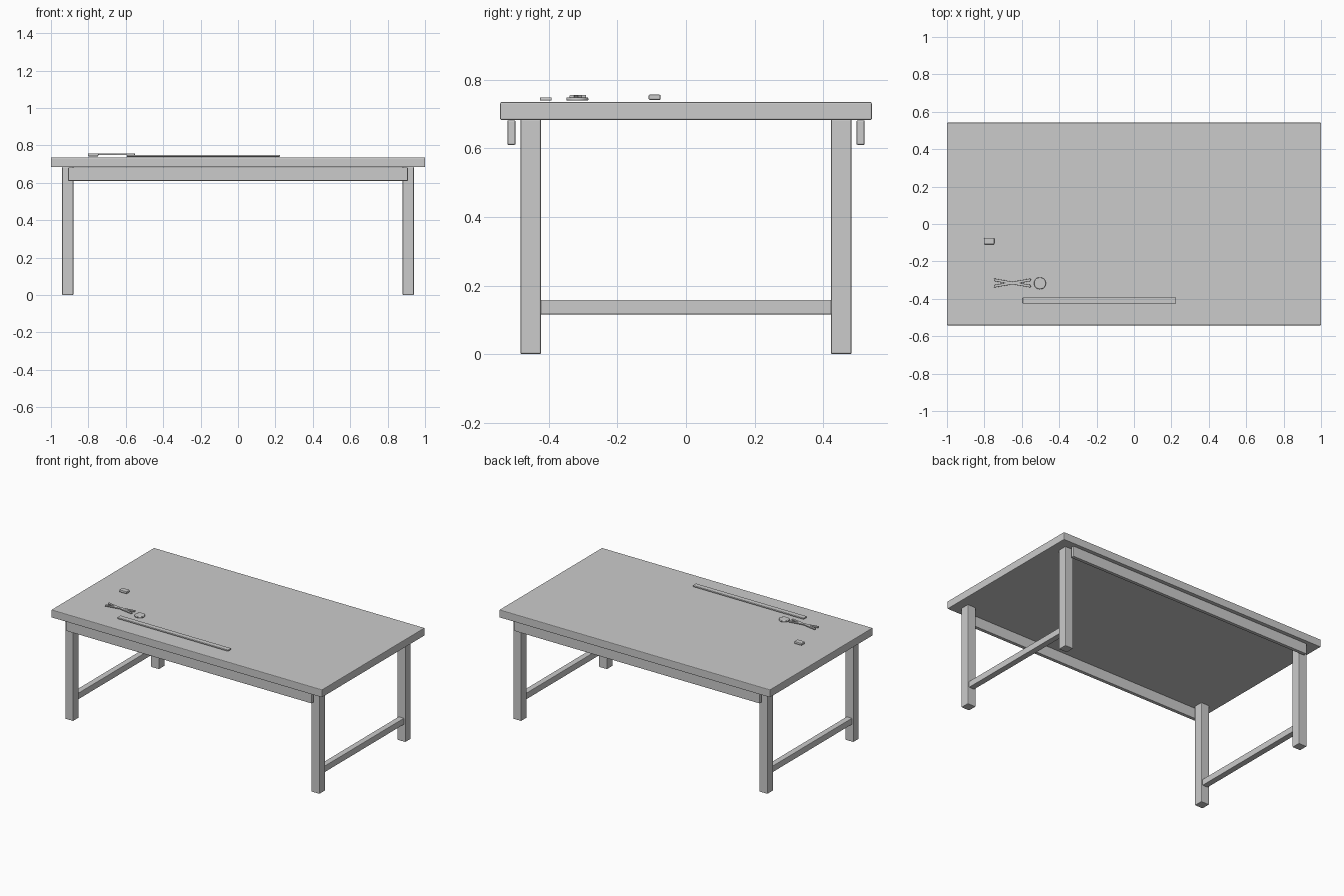
import bpy, math

if "Cube" in bpy.data.objects:
    bpy.data.objects.remove(bpy.data.objects["Cube"])


def finish(ob, bevel):
    if bevel:
        m = ob.modifiers.new("Bevel", "BEVEL")
        m.width = bevel
        m.segments = 2
        m.limit_method = 'ANGLE'
    return ob


def box(name, x, y, z, bevel=0.004, rot=0.0):
    """Box from (min, max) ranges, optionally turned about its vertical axis."""
    c = [(a + b) / 2 for a, b in (x, y, z)]
    s = [b - a for a, b in (x, y, z)]
    bpy.ops.mesh.primitive_cube_add(size=1, location=c)
    ob = bpy.context.object
    ob.name = name
    ob.scale = s
    bpy.ops.object.transform_apply(location=False, rotation=False, scale=True)
    ob.rotation_euler.z = rot
    return finish(ob, bevel)


# Table top
box("table_top", (-1, 1), (-0.542, 0.542), (0.683, 0.735))

# Legs
for sx, side in ((-1, "left"), (1, "right")):
    for sy, end in ((-1, "front"), (1, "back")):
        cx, cy = 0.91 * sx, 0.453 * sy
        box(f"{end}_{side}_leg", (cx - 0.03, cx + 0.03), (cy - 0.03, cy + 0.03), (0, 0.685))
    # Side stretcher between the legs
    box(f"{side}_stretcher", (cx - 0.02, cx + 0.02), (-0.425, 0.425), (0.116, 0.158), 0.003)

# Long rails outside the legs
for sy, end in ((-1, "front"), (1, "back")):
    cy = 0.509 * sy
    box(f"{end}_rail", (-0.908, 0.908), (cy - 0.012, cy + 0.012), (0.61, 0.682))

# Straightedge lying near the front
box("straightedge", (-0.595, 0.225), (-0.426, -0.392), (0.739, 0.749), 0.003)

# Eraser block
box("eraser", (-0.802, -0.747), (-0.109, -0.074), (0.741, 0.757), 0.004)

# Crossed scissor blades
for i, a in enumerate((-10, 10)):
    box(f"scissor_blade_{i + 1}", (-0.75, -0.55), (-0.3225, -0.3085),
        (0.748, 0.756), 0.002, math.radians(a))

# Round scissor grip
bpy.ops.mesh.primitive_cylinder_add(vertices=32, radius=0.032, depth=0.01,
                                    location=(-0.503, -0.317, 0.744))
bpy.context.object.name = "scissor_grip"
finish(bpy.context.object, 0.003)
bpy.ops.object.shade_smooth_by_angle()
